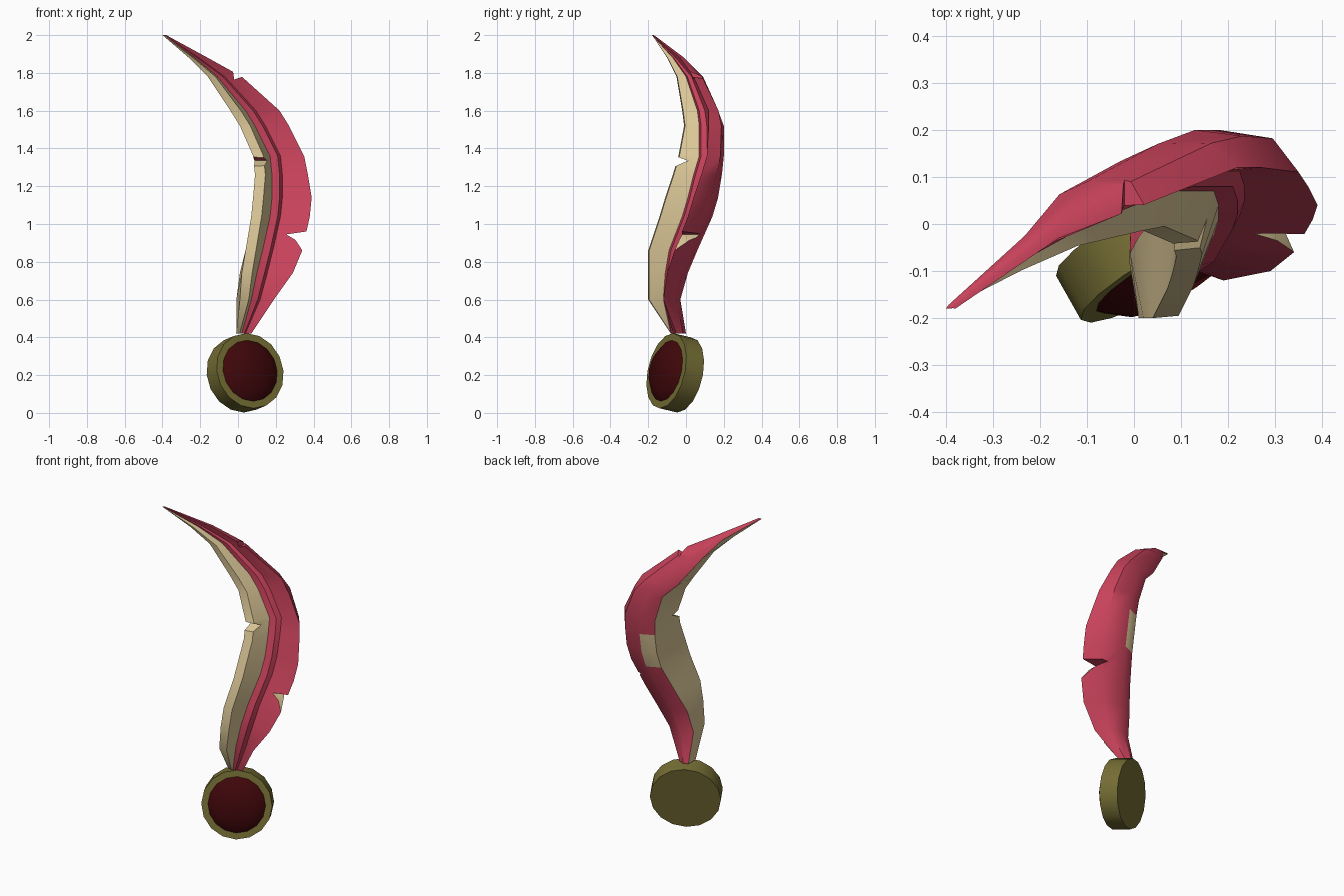
import bpy, bmesh, math
from mathutils import Vector, Matrix

if "Cube" in bpy.data.objects:
    bpy.data.objects.remove(bpy.data.objects["Cube"])


def material(name, rgb):
    mat = bpy.data.materials.new(name)
    mat.use_nodes = True
    colour = (*rgb, 1)
    mat.diffuse_color = colour
    node = next(n for n in mat.node_tree.nodes if n.type == 'BSDF_PRINCIPLED')
    node.inputs["Base Color"].default_value = colour
    return mat


cream = material("cream", (.71, .57, .31))
pink = material("rose_pink", (.58, .055, .105))
olive = material("olive_brass", (.18, .155, .035))
garnet = material("dark_garnet", (.05, .002, .003))


def add_object(name, bm, materials):
    bmesh.ops.recalc_face_normals(bm, faces=bm.faces[:])
    mesh = bpy.data.meshes.new(name)
    bm.to_mesh(mesh)
    bm.free()
    for mat in materials:
        mesh.materials.append(mat)
    obj = bpy.data.objects.new(name, mesh)
    bpy.context.collection.objects.link(obj)
    return obj


def activate(obj):
    bpy.ops.object.select_all(action='DESELECT')
    obj.select_set(True)
    bpy.context.view_layer.objects.active = obj


def smooth(obj, degrees):
    activate(obj)
    bpy.ops.object.shade_smooth_by_angle(angle=math.radians(degrees))


# Medallion: a tilted brass disc with a raised stone on its front
facing = Vector((.48, -.85, .2)).normalized()
tilt = facing.to_track_quat('Z', 'Y').to_matrix().to_4x4()
middle = Vector((.0375, -.057, .212))


def disc(name, bottom, top, depth, offset, mat, angle):
    bm = bmesh.new()
    place = Matrix.Translation(middle + facing * offset) @ tilt
    bmesh.ops.create_cone(bm, cap_ends=True, segments=16, radius1=bottom,
                          radius2=top, depth=depth, matrix=place)
    smooth(add_object(name, bm, [mat]), angle)


disc("medallion_rim", .203, .203, .11, 0, olive, 25)
disc("medallion_stone", .165, .115, .04, .075, garnet, 50)

# Feather levels in hundredths: height, cream edge, shaft, back ridge, pink edge
levels = [
    (42, (-1, -8), (2, -8), (2, 0), (7, -5)),
    (60, (1, -20), (7, -12), (6, -3), (19, -12)),
    (74, (2, -20), (10, -11), (9, 1), (29, -10)),
    (86, (4, -20), (13, -9), (13, 6), (34, -6)),
    (104, (7, -14), (17, -2), (18, 14), (38, 1)),
    (114, (8, -11), (18, 1), (19, 17), (39, 4)),
    (126, (9, -7), (18, 4), (19, 19), (37, 8)),
    (136, (8, -4), (17, 7), (18, 20), (35, 11)),
    (152, (1, -1), (9, 7), (13, 20), (27, 12)),
    (160, (-4, -2), (4, 6), (5, 17), (22, 12)),
    (178, (-16, -5), (-11, 0), (-10, 9), (2, 4)),
    (188, (-26, -10), (-23, -7), (-20, -1), (-16, -3)),
    (200, (-40, -18), (-39, -18), (-39, -17), (-38, -18)),
]


def section(level):
    """Closed cross-section, thinner towards both ends."""
    z = level[0] / 100
    edge, shaft, ridge, tip = (Vector(p) / 100 for p in level[1:])
    k = max(.05, min(1, (z - .3) / .35, (2 - z) / .3))
    loop = [
        edge,
        edge + Vector((.055, .005)) * k,
        shaft,
        shaft + Vector((.04, .01)) * k,
        shaft + Vector((.055, .04)) * k,
        tip,
        (ridge + tip) / 2 + Vector((.03, .027)) * k,
        ridge,
        ridge + Vector((-.08, -.037)) * k,
    ]
    return [(p.x, p.y, z) for p in loop]


bm = bmesh.new()
rings = [[bm.verts.new(p) for p in section(level)] for level in levels]
count = len(rings[0])
cream_strips = {0, 1, count - 1}
patch_strip = count - 2
for low, high, level in zip(rings, rings[1:], levels):
    for i in range(count):
        j = (i + 1) % count
        face = bm.faces.new((low[i], low[j], high[j], high[i]))
        patch = i == patch_strip and level[0] in (104, 114)
        face.material_index = 0 if i in cream_strips or patch else 1
for ring in (rings[0], rings[-1]):
    bm.faces.new(ring).material_index = 1
feather = add_object("feather", bm, [cream, pink])


# Notches torn out of the feather edges; the profile's closing edge is the roof
def notch(profile, along_x, wall, roof):
    bm = bmesh.new()
    sides = []
    for depth in (-.4, .4):
        sides.append([bm.verts.new((depth, a, z) if along_x else (a, depth, z))
                      for a, z in profile])
    for side in sides:
        bm.faces.new(side)
    n = len(profile)
    for i in range(n):
        j = (i + 1) % n
        face = bm.faces.new((sides[0][i], sides[0][j], sides[1][j], sides[1][i]))
        face.material_index = int(j == 0)
    cutter = add_object("notch_cutter", bm, [wall, roof])
    cutter.hide_render = True
    activate(feather)
    cut = feather.modifiers.new("notch", 'BOOLEAN')
    cut.operation = 'DIFFERENCE'
    cut.solver = 'EXACT'
    cut.material_mode = 'TRANSFER'
    cut.object = cutter
    bpy.ops.object.modifier_apply(modifier=cut.name)
    bpy.data.objects.remove(cutter)


notch([(.255, .945), (.305, .915), (.36, .83), (.5, .83), (.5, .98)], False, cream, pink)
notch([(-.02, 1.765), (.04, 1.785), (.01, 1.86), (-.03, 1.83)], False, pink, pink)
notch([(.01, 1.335), (-.14, 1.27), (-.14, 1.39)], True, cream, pink)
smooth(feather, 40)
